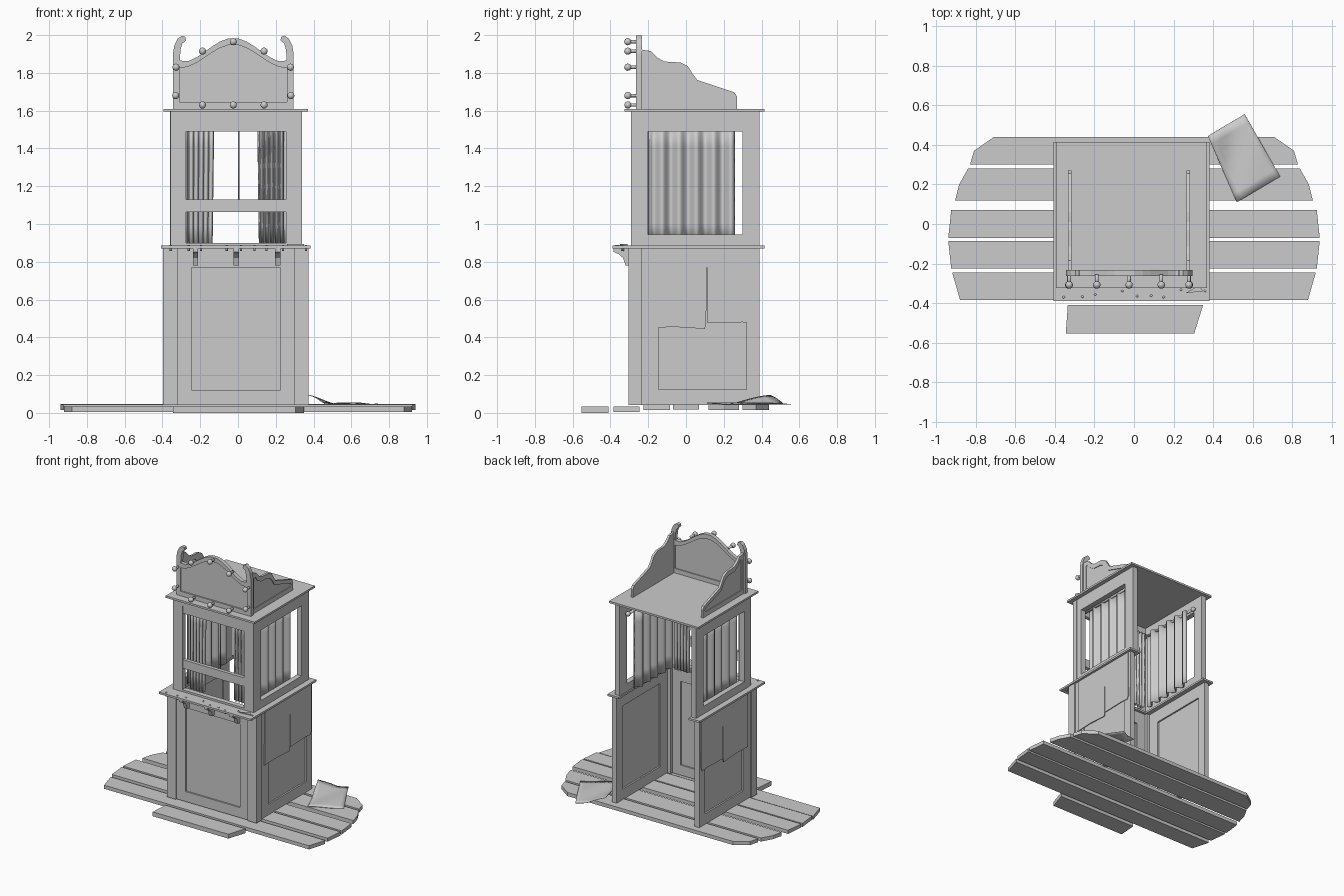
import bpy, bmesh, math, random
from mathutils import Vector, Matrix

random.seed(4)
cube = bpy.data.objects.get("Cube")
if cube:
    bpy.data.objects.remove(cube)

GREY = (0.6, 0.6, 0.6, 1)
mat = bpy.data.materials.new("plain grey")
mat.use_nodes = True
mat.diffuse_color = GREY
mat.node_tree.nodes["Principled BSDF"].inputs["Base Color"].default_value = GREY

CX = -0.012  # centre line of the booth
AXES = {"xz": ((1, 0, 0), (0, 0, 1), (0, 1, 0)),
        "yz": ((0, 1, 0), (0, 0, 1), (1, 0, 0)),
        "xy": ((1, 0, 0), (0, 1, 0), (0, 0, 1))}


def finish(name, bm, smooth=False):
    bmesh.ops.recalc_face_normals(bm, faces=bm.faces)
    me = bpy.data.meshes.new(name)
    bm.to_mesh(me)
    bm.free()
    me.materials.append(mat)
    if smooth:
        me.polygons.foreach_set("use_smooth", [True] * len(me.polygons))
    ob = bpy.data.objects.new(name, me)
    bpy.context.collection.objects.link(ob)
    return ob


def plate(name, plane, d0, d1, *loops):
    """Flat board between depths d0 and d1; the first loop is the outline, others are holes."""
    u, v, w = (Vector(a) for a in AXES[plane])
    bm = bmesh.new()
    for loop in loops:
        vs = [bm.verts.new(u * a + v * b + w * d0) for a, b in loop]
        for i, vert in enumerate(vs):
            bm.edges.new((vert, vs[i - 1]))
    bmesh.ops.triangle_fill(bm, edges=bm.edges[:], use_beauty=True, normal=w)
    geo = bmesh.ops.extrude_face_region(bm, geom=bm.faces[:])["geom"]
    moved = [g for g in geo if isinstance(g, bmesh.types.BMVert)]
    bmesh.ops.translate(bm, verts=moved, vec=w * (d1 - d0))
    bmesh.ops.dissolve_limit(bm, angle_limit=0.01, verts=bm.verts[:], edges=bm.edges[:])
    return finish(name, bm)


def rect(a0, a1, b0, b1):
    return [(a0, b0), (a1, b0), (a1, b1), (a0, b1)]


def box(name, x0, x1, y0, y1, z0, z1):
    return plate(name, "xy", z0, z1, rect(x0, x1, y0, y1))


def rod(name, p, q, r, ball=0):
    """Round bar from p to q, with an optional ball on the q end."""
    p, q = Vector(p), Vector(q)
    d = q - p
    bm = bmesh.new()
    turn = Matrix.Translation((p + q) / 2) @ d.to_track_quat("Z", "Y").to_matrix().to_4x4()
    bmesh.ops.create_cone(bm, cap_ends=True, segments=12, radius1=r, radius2=r,
                          depth=d.length, matrix=turn)
    if ball:
        bmesh.ops.create_uvsphere(bm, u_segments=14, v_segments=8, radius=ball,
                                  matrix=Matrix.Translation(q))
    return finish(name, bm, True)


def curtain(name, start, end, folds, amp, z0, z1, taper=0):
    """Wavy hanging cloth between two plan points; taper pulls the far end in lower down."""
    a, b = Vector(start), Vector(end)
    side = Vector((a.y - b.y, b.x - a.x)).normalized()
    n, rows = folds * 8, 6
    bm = bmesh.new()
    grid = []
    for j in range(rows + 1):
        t = j / rows
        row = []
        for i in range(n + 1):
            s = i / n
            p = a + (b - a) * s * (1 - taper * t) + side * amp * math.sin(s * folds * math.tau)
            row.append(bm.verts.new((p.x, p.y, z1 + (z0 - z1) * t)))
        grid.append(row)
    for r0, r1 in zip(grid, grid[1:]):
        for i in range(n):
            bm.faces.new((r0[i], r0[i + 1], r1[i + 1], r1[i]))
    ob = finish(name, bm, True)
    mod = ob.modifiers.new("cloth thickness", "SOLIDIFY")
    mod.thickness = 0.006
    return ob


# Floor planks: back edge, front edge, base height, half widths at back and front
planks = [(0.44, 0.30, 0.016, 0.71, 0.83), (0.28, 0.12, 0.016, 0.84, 0.905),
          (0.07, -0.07, 0.018, 0.925, 0.94), (-0.085, -0.225, 0.016, 0.94, 0.925),
          (-0.245, -0.385, 0.006, 0.92, 0.88)]
for yb, yf, z, wb, wf in planks:
    ym, wm = (yb + yf) / 2, max((wb + wf) / 2, wf - 0.02 if wf > wb else wb - 0.02)
    plate("floor_plank", "xy", z, z + 0.028,
          [(-wb, yb), (wb, yb), (wm, ym), (wf, yf), (-wf, yf), (-wm, ym)])
plate("loose_front_plank", "xy", 0, 0.034,
      [(-0.335, -0.41), (0.35, -0.41), (0.305, -0.553), (-0.345, -0.553)])

# Lower cabinet: front corner posts, recessed front and side walls
BASE, TOP = 0.042, 0.87
front = rect(-0.32, 0.30, BASE, TOP)
plate("lower_front_frame", "xz", -0.295, -0.255, front, rect(-0.245, 0.225, 0.12, 0.77))
plate("lower_front_panel", "xz", -0.283, -0.267, rect(-0.25, 0.23, 0.115, 0.775))
for s in (-1, 1):
    def at(d):
        return CX + s * d
    box("lower_corner_post", at(0.308), at(0.384), -0.305, -0.235, BASE, TOP)
    plate("lower_side_frame", "yz", at(0.335), at(0.375), rect(-0.235, 0.39, BASE, TOP),
          rect(-0.145, 0.32, 0.125, 0.77))
    plate("lower_side_panel", "yz", at(0.347), at(0.363), rect(-0.15, 0.325, 0.12, 0.775))
    # Torn notice with a slit, hung on the side wall
    plate("torn_notice", "yz", at(0.376), at(0.382),
          [(-0.195, 0.865), (-0.2, 0.45), (-0.06, 0.455), (0.1, 0.445), (0.107, 0.48),
           (0.108, 0.77), (0.112, 0.77), (0.113, 0.475), (0.3, 0.48), (0.36, 0.475),
           (0.375, 0.5), (0.37, 0.865)])
    box("side_ledge", at(0.30), at(0.395), -0.28, 0.415, TOP, 0.885)
box("front_ledge", CX - 0.395, CX + 0.395, -0.39, -0.235, TOP, 0.885)

# Curved brackets below the front ledge
for x in (-0.225, -0.01, 0.21):
    plate("ledge_bracket", "yz", x - 0.014, x + 0.014,
          [(-0.29, TOP), (-0.385, TOP), (-0.385, 0.853), (-0.355, 0.84), (-0.333, 0.82),
           (-0.32, 0.78), (-0.29, 0.78)])

# Nails and a splinter on the ledge
for i in range(9):
    x = -0.34 + i * 0.085 + random.uniform(-0.03, 0.03)
    y = random.uniform(-0.375, -0.33)
    rod("ledge_nail", (x, y, 0.858), (x, y, 0.888), 0.006)
plate("ledge_splinter", "xy", 0.886, 0.893, [(0.26, -0.35), (0.35, -0.34), (0.33, -0.31)])

# Upper booth: window frames on three sides, open at the back
plate("upper_front_frame", "xz", -0.29, -0.25, rect(-0.357, 0.338, 0.885, 1.597),
      rect(-0.275, 0.255, 0.9, 1.55))
box("window_top_rail", -0.275, 0.255, -0.283, -0.255, 1.49, 1.55)
box("window_cross_rail", -0.275, 0.255, -0.283, -0.255, 1.063, 1.13)
for s in (-1, 1):
    def at(d):
        return CX + s * d
    plate("upper_side_frame", "yz", at(0.308), at(0.349), rect(-0.25, 0.39, 0.885, 1.597),
          rect(-0.2, 0.30, 0.945, 1.49))
    rod("side_curtain_rod", (at(0.285), -0.24, 1.5), (at(0.285), 0.32, 1.5), 0.01, 0.018)
    curtain("side_curtain", (at(0.275), -0.195), (at(0.275), 0.26), 5, 0.022, 0.9, 1.51)
    curtain("front_curtain", (at(0.255), -0.205), (at(0.12), -0.205), 5, 0.018, 0.89, 1.51, 0.06)
rod("front_curtain_rod", (-0.31, -0.21, 1.51), (0.29, -0.21, 1.51), 0.008)
rod("pull_cord", (0.003, -0.22, 1.09), (0.003, -0.22, 1.51), 0.004)
box("roof", CX - 0.382, CX + 0.382, -0.325, 0.415, 1.595, 1.61)


# Front crest with an arched top and two curled horns
C, W = -0.025, 0.32
half = [(W, 1.61), (W, 1.9), (0.312, 1.945), (0.295, 1.98), (0.272, 1.997), (0.253, 1.99),
        (0.25, 1.972), (0.27, 1.955), (0.28, 1.92), (0.282, 1.865)]
half += [(0.28 * k, 1.855 + 0.065 * (1 + math.cos(math.pi * k)))
         for k in (0.85, 0.7, 0.55, 0.4, 0.25, 0.1)]
inner = [(0.285, 1.645), (0.285, 1.825)]
inner += [(0.285 * k, 1.825 + 0.0625 * (1 + math.cos(math.pi * k)))
          for k in (0.85, 0.7, 0.55, 0.4, 0.25, 0.1)]


def mirrored(pts):
    return [(C + a, b) for a, b in pts] + [(C - a, b) for a, b in reversed(pts)]


plate("crest_board", "xz", -0.254, -0.242, mirrored([(0.3, 1.61)] + inner[1:]))
plate("crest_rim", "xz", -0.264, -0.234, mirrored(half), mirrored(inner))

# Round knobs along the crest rim
for dx, z in ((0, 1.965), (0, 1.63), (0.163, 1.915), (0.163, 1.63), (0.303, 1.83), (0.305, 1.68)):
    for s in ((1, -1) if dx else (1,)):
        x = C + s * dx
        rod("crest_knob", (x, -0.255, z), (x, -0.308, z), 0.009, 0.019)

# Scrolled side wings on the roof, each with a raised rim
wing = [(-0.234, 1.61), (0.27, 1.61), (0.27, 1.675), (0.255, 1.697), (0.06, 1.762),
        (0.035, 1.795), (0.01, 1.835), (-0.03, 1.855), (-0.115, 1.86), (-0.15, 1.88),
        (-0.185, 1.915), (-0.234, 1.923)]
wing_hole = [(-0.207, 1.645), (0.23, 1.645), (0.245, 1.66), (0.235, 1.675), (0.045, 1.735),
             (0.015, 1.78), (-0.01, 1.805), (-0.05, 1.82), (-0.125, 1.825), (-0.165, 1.85),
             (-0.19, 1.882), (-0.207, 1.882)]
for s in (-1, 1):
    x = C + s * 0.3
    plate("roof_wing_board", "yz", x - s * 0.009, x + s * 0.003, wing)
    plate("roof_wing_rim", "yz", x + s * 0.003, x + s * 0.009, wing, wing_hole)

# Fallen sheet of paper with one corner curling up
corners = [Vector(p) for p in ((0.375, 0.445), (0.56, 0.556), (0.74, 0.24), (0.52, 0.11))]
bm = bmesh.new()
N = 8
sheet = []
for j in range(N + 1):
    for i in range(N + 1):
        u, v = i / N, j / N
        p = corners[0].lerp(corners[1], u).lerp(corners[3].lerp(corners[2], u), v)
        curl = 0.045 * max(0, 1 - (u + v) * 1.6)
        sheet.append(bm.verts.new((p.x, p.y, 0.051 + curl + 0.004 * math.sin(5 * u + 7 * v))))
for j in range(N):
    for i in range(N):
        k = j * (N + 1) + i
        bm.faces.new((sheet[k], sheet[k + 1], sheet[k + N + 2], sheet[k + N + 1]))
finish("fallen_paper", bm, True).modifiers.new("paper thickness", "SOLIDIFY").thickness = 0.003
